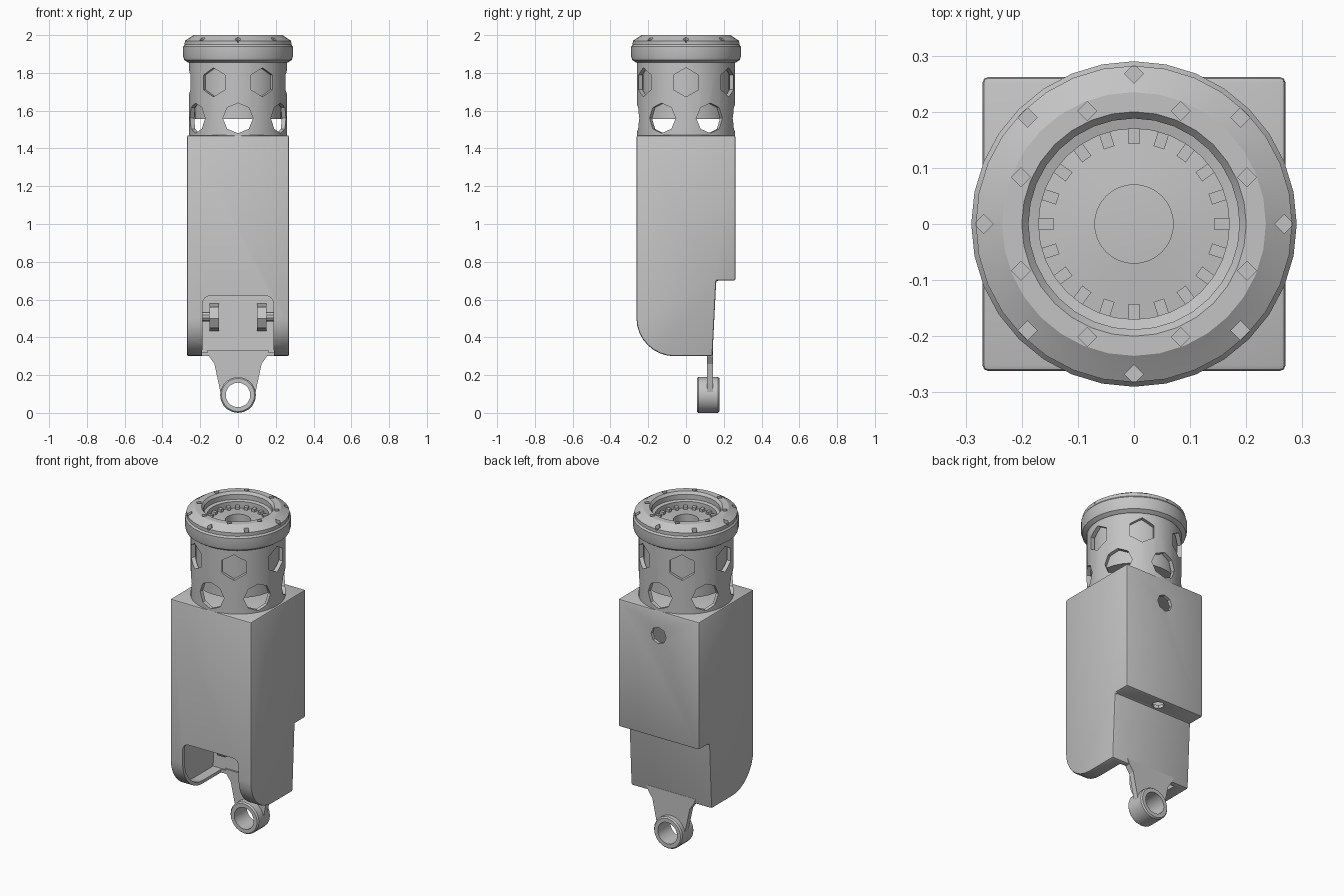
import bpy, bmesh, math
from mathutils import Matrix, Vector

if "Cube" in bpy.data.objects:
    bpy.data.objects.remove(bpy.data.objects["Cube"])

GREY = (0.55, 0.55, 0.55, 1)
metal = bpy.data.materials.new("light grey")
metal.use_nodes = True
metal.diffuse_color = GREY
metal.node_tree.nodes["Principled BSDF"].inputs["Base Color"].default_value = GREY


def finish(name, bm):
    bmesh.ops.recalc_face_normals(bm, faces=bm.faces[:])
    me = bpy.data.meshes.new(name)
    bm.to_mesh(me)
    bm.free()
    me.materials.append(metal)
    ob = bpy.data.objects.new(name, me)
    bpy.context.collection.objects.link(ob)
    return ob


def select(ob):
    bpy.ops.object.select_all(action="DESELECT")
    ob.select_set(True)
    bpy.context.view_layer.objects.active = ob


def smooth(ob):
    select(ob)
    bpy.ops.object.shade_smooth_by_angle(angle=math.radians(30))


def prism(name, pts, axis, lo, hi):
    """Extrude a 2D outline along x (outline in y, z) or y (outline in x, z)."""
    bm = bmesh.new()
    place = (lambda a, b: (lo, a, b)) if axis == "x" else (lambda a, b: (a, lo, b))
    face = bm.faces.new([bm.verts.new(place(a, b)) for a, b in pts])
    ext = bmesh.ops.extrude_face_region(bm, geom=[face])
    step = Vector((hi - lo, 0, 0) if axis == "x" else (0, hi - lo, 0))
    moved = [v for v in ext["geom"] if isinstance(v, bmesh.types.BMVert)]
    bmesh.ops.translate(bm, verts=moved, vec=step)
    return finish(name, bm)


def lathe(name, profile, sides):
    """Turn a closed (radius, z) outline about the z axis."""
    bm = bmesh.new()
    rings = []
    for i in range(sides):
        a = math.tau * i / sides
        rings.append([bm.verts.new((r * math.cos(a), r * math.sin(a), z)) for r, z in profile])
    n = len(profile)
    for i in range(sides):
        p, q = rings[i], rings[(i + 1) % sides]
        for j in range(n):
            k = (j + 1) % n
            bm.faces.new((p[j], q[j], q[k], p[k]))
    return finish(name, bm)


def rod(bm, centre, direction, radius, length, sides):
    turn = Vector(direction).to_track_quat("Z", "Y").to_matrix().to_4x4()
    bmesh.ops.create_cone(bm, cap_ends=True, segments=sides, radius1=radius, radius2=radius,
                          depth=length, matrix=Matrix.Translation(centre) @ turn)


def apply(ob, mod):
    select(ob)
    bpy.ops.object.modifier_apply(modifier=mod.name)


def cut(ob, cutter):
    cutter.hide_render = True
    mod = ob.modifiers.new("cut", "BOOLEAN")
    mod.operation = "DIFFERENCE"
    mod.solver = "EXACT"
    mod.object = cutter
    apply(ob, mod)
    bpy.data.objects.remove(cutter)


def side_outline(t):
    """Housing outline in y, z, inset by t."""
    pts = [(0.14 - t, 0.30 + t), (0.16 - t, 0.70 + t), (0.262 - t, 0.70 + t),
           (0.262 - t, 1.47 - t), (t - 0.262, 1.47 - t)]
    for i in range(9):
        a = math.pi / 2 * i / 8
        pts.append((-0.06 - (0.202 - t) * math.cos(a), 0.50 - (0.20 - t) * math.sin(a)))
    return pts


# Hollow housing with softened edges
housing = prism("housing", side_outline(0), "x", -0.27, 0.27)
bevel = housing.modifiers.new("soft", "BEVEL")
bevel.width, bevel.segments = 0.01, 2
bevel.limit_method, bevel.angle_limit = "ANGLE", math.radians(40)
apply(housing, bevel)
cut(housing, prism("hollow", side_outline(0.02), "x", -0.25, 0.25))

# Round-cornered opening at the lower front
slot = [(-0.2, 0.2), (0.2, 0.2), (0.187, 0.36)]
for cx, start in ((0.147, 0), (-0.147, 90)):
    for i in range(5):
        a = math.radians(start + 22.5 * i)
        slot.append((cx + 0.04 * math.cos(a), 0.58 + 0.04 * math.sin(a)))
slot.append((-0.187, 0.36))
cut(housing, prism("slot_cutter", slot, "y", -0.4, 0.112))

# Holes in the back wall and in the ledge below it
bm = bmesh.new()
rod(bm, (0, 0.26, 1.32), (0, 1, 0), 0.05, 0.1, 8)
rod(bm, (0, 0.205, 0.71), (0, 0, 1), 0.035, 0.1, 8)
cut(housing, finish("hole_cutter", bm))
smooth(housing)

# Tapered tab carrying the end ring
half = [(0.165, 0.33), (0.15, 0.295), (0.125, 0.26), (0.093, 0.11), (0.05, 0.05)]
tab = prism("mounting_tab", half + [(-x, z) for x, z in reversed(half)], "y", 0.11, 0.143)
bm = bmesh.new()
rod(bm, (0, 0.12, 0.095), (0, 1, 0), 0.08, 0.3, 16)
cut(tab, finish("tab_cutter", bm))

ring = lathe("end_ring", [(0.065, -0.06), (0.088, -0.06), (0.095, -0.052),
                          (0.095, 0.052), (0.088, 0.06), (0.065, 0.06)], 20)
ring.data.transform(Matrix.Translation((0, 0.117, 0.095)) @ Matrix.Rotation(math.pi / 2, 4, "X"))
smooth(ring)

# Paired lugs and pins inside the opening
for side, word in ((1, "left"), (-1, "right")):
    x = side * 0.125
    lug = prism(word + "_lug", [(0.14, 0.43), (0.02, 0.45), (-0.01, 0.50), (0.02, 0.56), (0.14, 0.58)],
                "x", x - 0.025, x + 0.025)
    bm = bmesh.new()
    rod(bm, (side * 0.18, 0.03, 0.51), (1, 0, 0), 0.025, 0.15, 10)
    smooth(finish(word + "_pin", bm))

# Perforated sleeve with two staggered rows of holes
sleeve = lathe("sleeve", [(0.236, 1.46), (0.26, 1.46), (0.26, 1.87), (0.236, 1.87)], 48)
bm = bmesh.new()
for i in range(6):
    for z, offset, radius, sides in ((1.75, 0, 0.077, 6), (1.56, 30, 0.08, 8)):
        a = math.radians(60 * i + offset)
        d = Vector((math.cos(a), math.sin(a), 0))
        rod(bm, d * 0.25 + Vector((0, 0, z)), d, radius, 0.1, sides)
cut(sleeve, finish("sleeve_cutter", bm))
smooth(sleeve)

# Core and flared collar in one turned piece
collar = lathe("collar", [(0.07, 1.555), (0.232, 1.555), (0.232, 1.855), (0.265, 1.855), (0.285, 1.868),
                          (0.29, 1.885), (0.29, 1.94), (0.282, 1.95), (0.282, 1.97), (0.25, 1.99),
                          (0.235, 2.0), (0.20, 2.0), (0.188, 1.985), (0.188, 1.955), (0.17, 1.95),
                          (0.17, 1.91), (0.07, 1.92)], 32)
bm = bmesh.new()
for i in range(16):
    a = math.tau * i / 16
    r, z = (0.268, 1.98) if i % 2 == 0 else (0.218, 2.0)
    rod(bm, (r * math.cos(a), r * math.sin(a), z), (0, 0, 1), 0.017, 0.04, 4)
cut(collar, finish("pit_cutter", bm))
smooth(collar)

# Small teeth around the recessed face
bm = bmesh.new()
for i in range(20):
    spin = Matrix.Rotation(math.tau * i / 20, 4, "Z")
    place = spin @ Matrix.Translation((0.158, 0, 1.918)) @ Matrix.Diagonal((0.03, 0.02, 0.02, 1))
    bmesh.ops.create_cube(bm, size=1, matrix=place)
finish("collar_teeth", bm)
